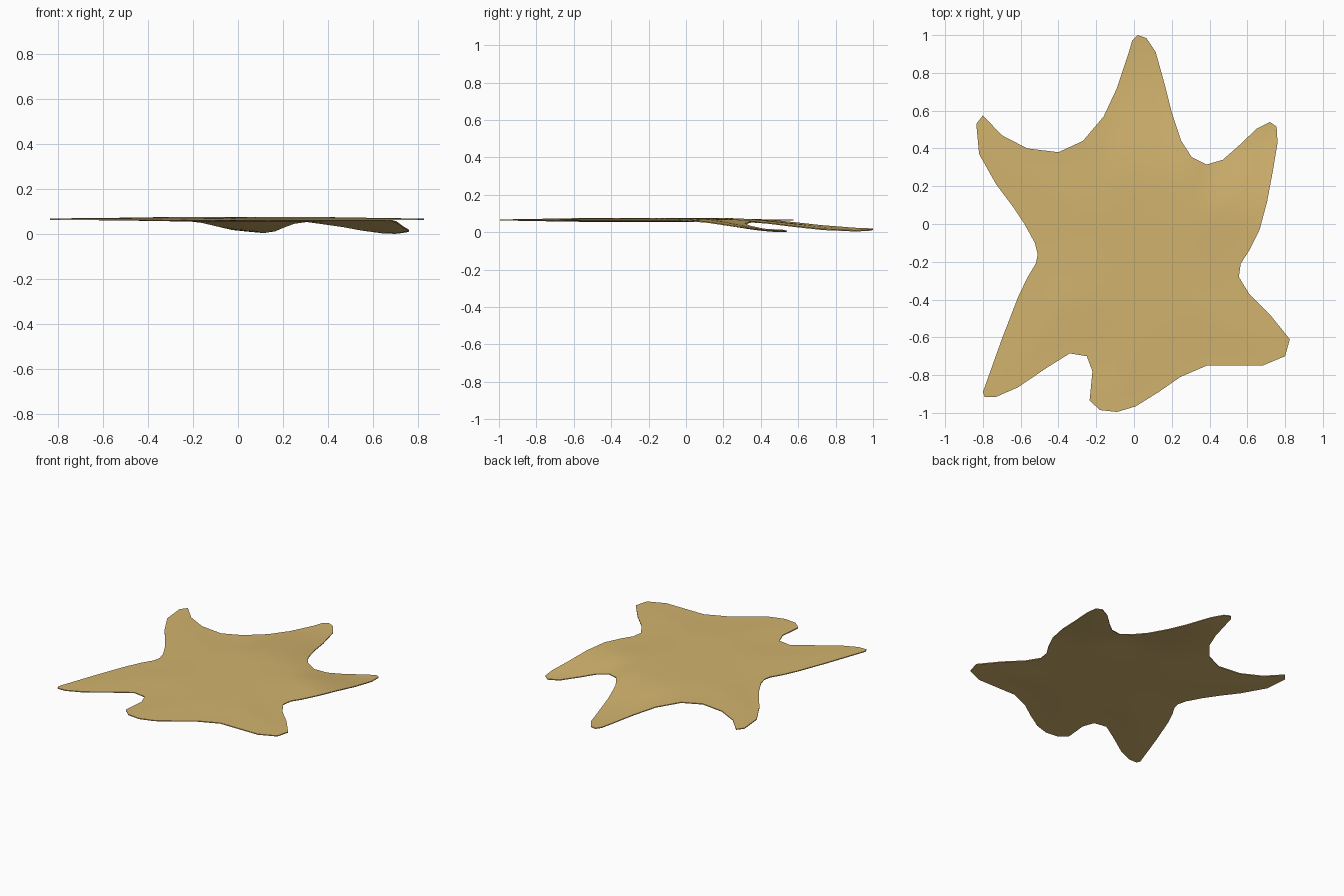
import bpy, bmesh, math
from mathutils import Vector
from mathutils.geometry import delaunay_2d_cdt, intersect_point_line

if "Cube" in bpy.data.objects:
    bpy.data.objects.remove(bpy.data.objects["Cube"])

# Hide outline, clockwise from the neck
OUTLINE = [Vector(p) for p in [
    (.02, 1), (.065, .985), (.115, .91), (.165, .73), (.2, .59), (.25, .44), (.305, .355),
    (.385, .315), (.47, .34), (.55, .41), (.65, .505), (.72, .54), (.755, .515), (.76, .43),
    (.735, .28), (.705, .12), (.665, -.03), (.61, -.14), (.565, -.21), (.555, -.28),
    (.61, -.37), (.72, -.48), (.825, -.61), (.8, -.7), (.68, -.75), (.385, -.75),
    (.245, -.81), (.13, -.89), (.01, -.965), (-.09, -.995), (-.18, -.985), (-.235, -.935),
    (-.22, -.78), (-.25, -.7), (-.34, -.685), (-.46, -.76), (-.615, -.865), (-.73, -.915),
    (-.79, -.915), (-.8, -.89), (-.7, -.61), (-.615, -.39), (-.565, -.285), (-.52, -.21),
    (-.51, -.16), (-.525, -.1), (-.58, 0), (-.64, .09), (-.73, .21), (-.82, .37),
    (-.835, .53), (-.8, .575), (-.7, .47), (-.565, .4), (-.4, .38), (-.27, .44),
    (-.16, .57), (-.09, .72), (-.03, .9), (-.01, .97)]]
N = len(OUTLINE)


def smooth(a, b, v):
    t = max(0.0, min(1.0, (v - a) / (b - a)))
    return t * t * (3 - 2 * t)


def edge_distance(p):
    best = 9.0
    for i in range(N):
        a, b = OUTLINE[i], OUTLINE[(i + 1) % N]
        q, t = intersect_point_line(p, a, b)
        t = max(0.0, min(1.0, t))
        best = min(best, (p - a.lerp(b, t)).length)
    return best


def inside(p):
    hit = False
    for i in range(N):
        a, b = OUTLINE[i], OUTLINE[(i + 1) % N]
        if (a.y > p.y) != (b.y > p.y) and p.x < a.x + (p.y - a.y) * (b.x - a.x) / (b.y - a.y):
            hit = not hit
    return hit


def middle_height(p):
    # neck droops, tilting down to the right
    neck = smooth(.2, .95, p.y) * smooth(-.3, -.12, p.x) * (1 - smooth(.28, .4, p.x))
    drop = neck * (.052 + .1 * (p.x - .04))
    # one front leg droops
    u = ((p.x - .55) * .35 + (p.y - .1) * .94) / .47
    drop += smooth(-.2, 1, u) * smooth(.28, .42, p.x) * (.063 - .15 * max(0, p.x - .7))
    return .076 - drop


# Fill the outline with a fine triangulated sheet
points = list(OUTLINE)
step = .05
for i in range(-20, 21):
    for j in range(-20, 21):
        p = Vector((i * step, j * step))
        if inside(p) and edge_distance(p) > .022:
            points.append(p)
edges = [(i, (i + 1) % N) for i in range(N)]
verts, _, faces, _, _, _ = delaunay_2d_cdt(points, edges, [], 1, 1e-5)

# Upper and lower skins, thick in the middle and thin at the rim
bm = bmesh.new()
upper, lower = [], []
for p in verts:
    half = .003 + .007 * smooth(0, .35, edge_distance(p))
    z = middle_height(p)
    upper.append(bm.verts.new((p.x, p.y, z + half)))
    lower.append(bm.verts.new((p.x, p.y, z - half)))
for f in faces:
    bm.faces.new([upper[i] for i in f])
    bm.faces.new([lower[i] for i in reversed(f)])

# Close the rim between the skins
bm.edges.ensure_lookup_table()
top_set = {v: lower[i] for i, v in enumerate(upper)}
for e in [e for e in bm.edges if e.is_boundary and e.verts[0] in top_set]:
    a, b = e.verts
    bm.faces.new((a, b, top_set[b], top_set[a]))
bmesh.ops.recalc_face_normals(bm, faces=bm.faces)

# Stand on the ground
low = min(v.co.z for v in bm.verts)
bmesh.ops.translate(bm, verts=bm.verts, vec=(0, 0, -low))

mesh = bpy.data.meshes.new("hide_rug")
bm.to_mesh(mesh)
bm.free()
rug = bpy.data.objects.new("hide_rug", mesh)
bpy.context.collection.objects.link(rug)

tan = bpy.data.materials.new("tan hide")
tan.diffuse_color = (.64, .45, .155, 1)
tan.use_nodes = True
tan.node_tree.nodes["Principled BSDF"].inputs["Base Color"].default_value = tan.diffuse_color
mesh.materials.append(tan)

bpy.context.view_layer.objects.active = rug
rug.select_set(True)
bpy.ops.object.shade_smooth_by_angle(angle=math.radians(40))
